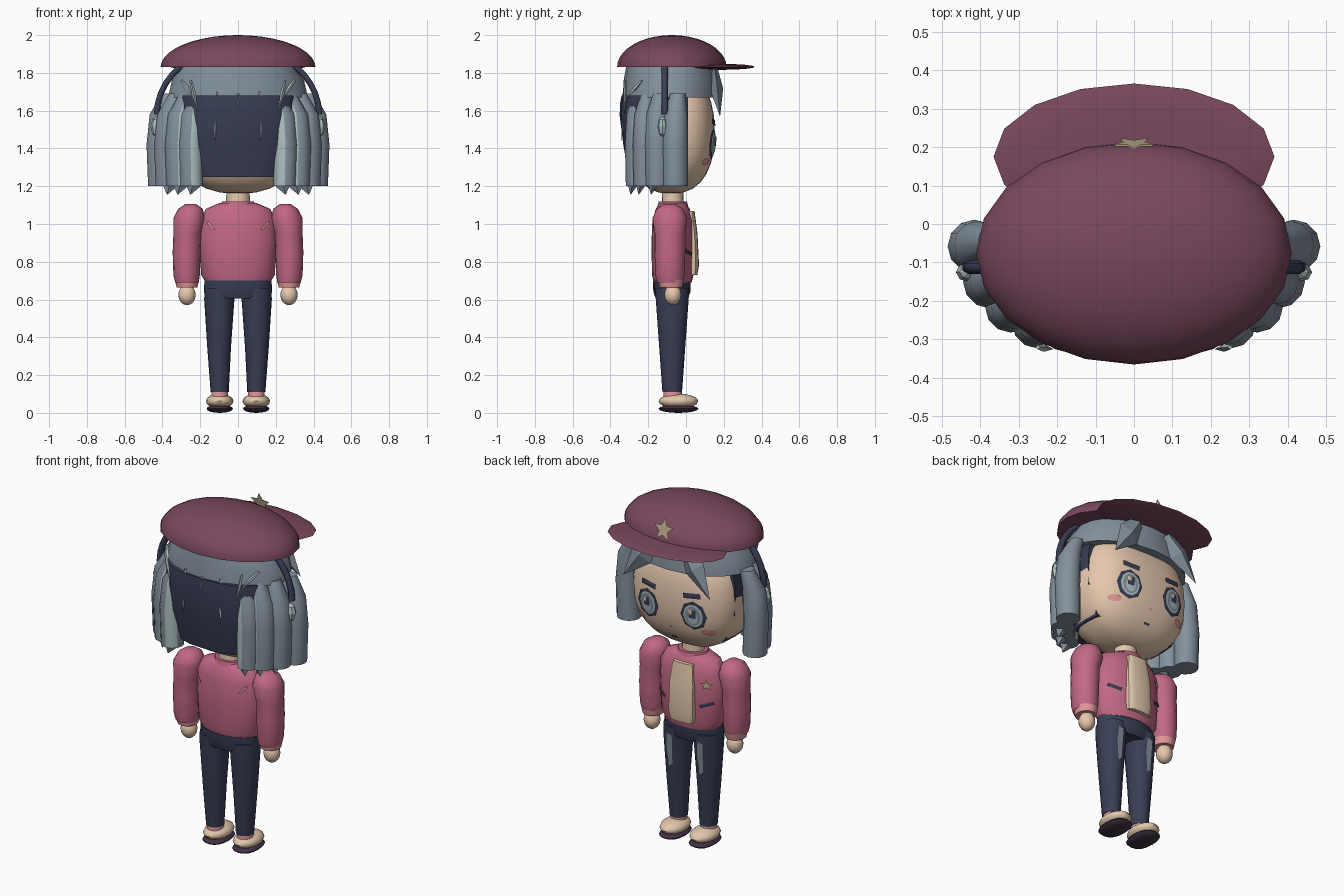
import bpy, bmesh, math
from mathutils import Vector

if "Cube" in bpy.data.objects:
    bpy.data.objects.remove(bpy.data.objects["Cube"])


def material(name, r, g, b):
    m = bpy.data.materials.new(name)
    col = [(c / 255) ** 2.2 for c in (r, g, b)] + [1]
    m.use_nodes = True
    m.diffuse_color = col
    m.node_tree.nodes["Principled BSDF"].inputs["Base Color"].default_value = col
    return m


PLUM = material("plum", 120, 73, 93)
ROSE = material("rose", 192, 104, 131)
SKIN = material("skin", 230, 199, 173)
HAIR = material("hair grey", 130, 143, 154)
LIGHT = material("pale grey", 172, 190, 190)
NAVY = material("navy", 59, 64, 85)
PINK = material("pink", 226, 150, 152)
SOLE = material("dark plum", 66, 52, 70)
GOLD = material("dull gold", 188, 170, 138)
CREAM = material("cream", 224, 198, 169)


def finish(bm, name, mats, smooth=40, rule=None, recalc=True):
    if recalc:
        bmesh.ops.recalc_face_normals(bm, faces=bm.faces)
    bm.normal_update()
    if rule:
        for f in bm.faces:
            f.material_index = rule(f)
    me = bpy.data.meshes.new(name)
    bm.to_mesh(me)
    bm.free()
    for m in mats:
        me.materials.append(m)
    ob = bpy.data.objects.new(name, me)
    bpy.context.collection.objects.link(ob)
    if smooth:
        bpy.ops.object.select_all(action='DESELECT')
        ob.select_set(True)
        bpy.context.view_layer.objects.active = ob
        bpy.ops.object.shade_smooth_by_angle(angle=math.radians(smooth))
    return ob


def spow(v, p):
    return math.copysign(abs(v) ** p, v)


def skin_rings(bm, rings):
    """Join rings of points with quads and cap both ends."""
    loops = [[bm.verts.new(p) for p in r] for r in rings]
    for a, b in zip(loops, loops[1:]):
        for i in range(len(a)):
            j = (i + 1) % len(a)
            bm.faces.new((a[i], a[j], b[j], b[i]))
    bm.faces.new(loops[0])
    bm.faces.new(loops[-1])
    return bm


def loft(name, mat, rings, n=16, power=2, ymax=9, smooth=40, light=None):
    """Stack of ellipses given as (z, cx, cy, rx, ry)."""
    pts = []
    for z, cx, cy, rx, ry in rings:
        ring = []
        for i in range(n):
            a = math.tau * i / n
            x = cx + rx * spow(math.cos(a), 2 / power)
            y = cy + ry * spow(math.sin(a), 2 / power)
            ring.append((x, min(y, ymax), z))
        pts.append(ring)
    mats = [mat, LIGHT] if light else [mat]
    return finish(skin_rings(bmesh.new(), pts), name, mats, smooth, light)


def ellipsoid(name, mat, c, r, n=16, power=2, upright=2, smooth=50, half=False):
    steps = n // 2
    rings = []
    for k in range(steps + 1):
        t = math.pi * (k / steps / 2 if half else k / steps - 0.5)
        t = max(-1.55, min(1.55, t))
        w = math.cos(t) ** (2 / upright)
        rings.append((c[2] + r[2] * spow(math.sin(t), 2 / upright), c[0], c[1], r[0] * w, r[1] * w))
    return loft(name, mat, rings, n, power, smooth=smooth)


def spike(name, mat, base, tip, width, thick, out):
    """Flat four-sided lock that swells, then ends in a point."""
    base, tip = Vector(base), Vector(tip)
    d = tip - base
    s = d.cross(Vector(out)).normalized()
    o = s.cross(d).normalized()
    rings = []
    for t, k in ((0, 0.6), (0.4, 1), (1, 0.02)):
        p = base + d * t
        rings.append([p + s * width * k, p + o * thick * k, p - s * width * k, p - o * thick * k])
    return finish(skin_rings(bmesh.new(), rings), name, [mat], 0)


def plate(name, mat, outline, surface, side=1):
    """Thin painted patch draped over a surface y(x, z)."""
    bm = bmesh.new()
    cx = sum(p[0] for p in outline) / len(outline)
    cz = sum(p[1] for p in outline) / len(outline)
    mid = bm.verts.new((cx, surface(cx, cz), cz))
    vs = [bm.verts.new((x, surface(x, z), z)) for x, z in outline]
    for i, v in enumerate(vs):
        f = bm.faces.new((mid, v, vs[(i + 1) % len(vs)]))
        f.normal_update()
        if f.normal.y * side < 0:
            f.normal_flip()
    return finish(bm, name, [mat], 0, recalc=False)


def oval(cx, cz, rx, rz, n=10):
    return [(cx + rx * math.cos(math.tau * i / n), cz + rz * math.sin(math.tau * i / n)) for i in range(n)]


def bar(cx, cz, w, h, deg=0):
    a = math.radians(deg)
    return [(cx + x * math.cos(a) - z * math.sin(a), cz + x * math.sin(a) + z * math.cos(a))
            for x, z in ((-w, -h), (w, -h), (w, h), (-w, h))]


def star(cx, cz, r):
    return [(cx + r * (1, 0.45)[i % 2] * math.sin(math.pi * i / 5),
             cz + r * (1, 0.45)[i % 2] * math.cos(math.pi * i / 5)) for i in range(10)]


# Head, neck and the surface used for the face details
HC, HR, HP, HQ = (0, -0.08, 1.485), (0.335, 0.232, 0.325), 2.8, 2.4
ellipsoid("head", SKIN, HC, HR, 28, HP, HQ)
loft("neck", SKIN, [(1.06, 0, -0.07, 0.065, 0.06), (1.22, 0, -0.07, 0.06, 0.055)])


def face(off):
    def y(x, z):
        w = (1 - abs((z - HC[2]) / HR[2]) ** HQ) ** (1 / HQ)
        return HC[1] + HR[1] * max(w ** HP - abs(x / HR[0]) ** HP, 0) ** (1 / HP) + off
    return y


for s, tag in ((1, "left"), (-1, "right")):
    ex, ez = s * 0.148, 1.425
    plate(tag + "_eye_rim", NAVY, oval(ex, ez, 0.076, 0.086, 8), face(0.005))
    plate(tag + "_eye_white", LIGHT, oval(ex, ez, 0.057, 0.068), face(0.008))
    plate(tag + "_iris", HAIR, oval(ex, ez, 0.046, 0.058), face(0.010))
    plate(tag + "_iris_centre", LIGHT, oval(ex, ez - 0.012, 0.03, 0.036), face(0.012))
    plate(tag + "_pupil", NAVY, bar(ex, ez + 0.014, 0.02, 0.025), face(0.014))
    plate(tag + "_eye_glint", SKIN, bar(ex + 0.012, ez + 0.026, 0.011, 0.013), face(0.016))
    plate(tag + "_brow", NAVY, bar(s * 0.14, 1.54, 0.05, 0.015, s * 6), face(0.006))
    plate(tag + "_cheek", PINK, oval(s * 0.22, 1.33, 0.036, 0.018), face(0.005))
plate("mouth", NAVY, bar(0, 1.25, 0.018, 0.005), face(0.005))
plate("nose", PINK, bar(0, 1.325, 0.007, 0.006), face(0.005))

# Hair: crown, dark inner layer, side locks, fringe and loose wisps
loft("hair_crown", HAIR, [(1.67, 0, -0.08, 0.37, 0.255), (1.76, 0, -0.08, 0.35, 0.25),
                          (1.845, 0, -0.08, 0.29, 0.235)], 20)
loft("inner_hair", NAVY, [(1.25, 0, -0.08, 0.265, 0.222), (1.42, 0, -0.08, 0.33, 0.252),
                          (1.58, 0, -0.08, 0.335, 0.272), (1.68, 0, -0.08, 0.325, 0.262)], 24, 2.8, ymax=0.01)
for s, tag in ((1, "left"), (-1, "right")):
    locks = ((0.415, -0.058, 0.066), (0.375, -0.15, 0.066), (0.32, -0.215, 0.064), (0.252, -0.258, 0.062))
    for i, (x, y, r) in enumerate(locks):
        rings = [(z, s * (x - dx), y + dx * 0.3, r * k, r * k) for z, dx, k in
                 ((1.2, 0.005, 1), (1.42, 0, 1.05), (1.58, 0.01, 0.95), (1.69, 0.05, 0.6))]
        loft(f"{tag}_lock_{i}", HAIR, rings, 12, smooth=35,
             light=lambda f, s=s, i=i: int(i > 1 and f.normal.y < -0.45 and -0.8 < f.normal.x * s < (i - 2) * 0.2))
        if i:
            spike(f"{tag}_lock_tip_{i}", HAIR, (s * (x - 0.02), y - 0.02, 1.24),
                  (s * x, y - 0.035, 1.155), 0.04, 0.025, (0, -1, 0))
    spike(tag + "_fringe", HAIR, (s * 0.1, 0.15, 1.81), (s * 0.28, 0.18, 1.57), 0.07, 0.035, (0, 1, 0))
    spike(tag + "_wisp_long", LIGHT, (s * 0.115, -0.325, 1.7), (s * 0.122, -0.342, 1.43), 0.011, 0.01, (0, -1, 0))
    spike(tag + "_wisp_slant", LIGHT, (s * 0.25, -0.32, 1.76), (s * 0.21, -0.325, 1.58), 0.011, 0.01, (0, -1, 0))
    spike(tag + "_wisp_outer", LIGHT, (s * 0.3, -0.235, 1.76), (s * 0.23, -0.32, 1.66), 0.012, 0.01, (0, -1, 0))
    ellipsoid(tag + "_earpiece", LIGHT, (s * 0.428, -0.125, 1.515), (0.035, 0.026, 0.055), 8, smooth=0)
spike("middle_wisp", LIGHT, (0, -0.332, 1.69), (0, -0.35, 1.57), 0.012, 0.01, (0, -1, 0))

# Headband running over the crown
curve = bpy.data.curves.new("headband", 'CURVE')
curve.dimensions = '3D'
curve.bevel_depth = 0.018
curve.bevel_resolution = 1
spline = curve.splines.new('POLY')
arc = [math.pi * i / 20 for i in range(21)]
spline.points.add(len(arc) - 1)
for p, a in zip(spline.points, arc):
    p.co = (0.43 * math.cos(a), -0.112, 1.58 + 0.36 * math.sin(a), 1)
curve.materials.append(NAVY)
bpy.context.collection.objects.link(bpy.data.objects.new("headband", curve))

# Beret with brim and star badge
ellipsoid("beret", PLUM, (0, -0.075, 1.83), (0.41, 0.29, 0.17), 20, half=True)
ellipsoid("beret_brim", PLUM, (0, 0.175, 1.832), (0.365, 0.19, 0.016), 16)
for side, tag in ((1, "front"), (-1, "back")):
    plate("beret_star_" + tag, GOLD, star(0, 1.917, 0.063),
          lambda x, z: 0.209 + side * 0.002 - 0.25 * (z - 1.917), side)

# Jacket body, collar and front panel
loft("jacket", ROSE, [(0.69, 0, -0.07, 0.17, 0.1), (0.73, 0, -0.07, 0.195, 0.11), (0.9, 0, -0.07, 0.205, 0.113),
                      (1.02, 0, -0.07, 0.2, 0.108), (1.08, 0, -0.07, 0.17, 0.09), (1.11, 0, -0.07, 0.1, 0.07)], 20)
loft("collar", ROSE, [(1.08, 0, -0.07, 0.1, 0.085), (1.12, 0, -0.07, 0.085, 0.075)])
loft("shirt_panel", CREAM, [(0.73, 0, 0.03, 0.075, 0.03), (0.78, 0, 0.032, 0.082, 0.037),
                            (0.95, 0, 0.028, 0.08, 0.033), (1.07, 0, 0.015, 0.065, 0.03)], 16, 3)


def chest(side):
    return lambda x, z: -0.07 + side * (0.117 * math.sqrt(max(0, 1 - (x / 0.207) ** 2)) + 0.004)


plate("chest_star", GOLD, star(-0.145, 0.965, 0.032), chest(1))

for s, tag in ((1, "left"), (-1, "right")):
    plate(tag + "_pocket", NAVY, bar(s * 0.145, 0.85, 0.035, 0.01, s * 20), chest(1))
    plate(tag + "_back_patch", PINK, [(s * x, z) for x, z in ((0.118, 0.968), (0.13, 0.968), (0.162, 1.0),
                                                              (0.168, 1.02), (0.148, 1.008))], chest(-1), -1)

    # Arm, cuff and hand
    loft(tag + "_sleeve", ROSE, [(z, s * x, -0.085, r, r * 1.1) for z, x, r in
                                 ((0.69, 0.27, 0.062), (0.73, 0.272, 0.07), (0.85, 0.272, 0.074), (0.95, 0.268, 0.074),
                                  (1.03, 0.258, 0.084), (1.08, 0.252, 0.065), (1.105, 0.25, 0.03))], smooth=60)
    loft(tag + "_cuff", PINK, [(0.665, s * 0.27, -0.08, 0.055, 0.06), (0.705, s * 0.27, -0.08, 0.064, 0.068)])
    ellipsoid(tag + "_hand", SKIN, (s * 0.27, -0.07, 0.625), (0.046, 0.045, 0.055))

    # Leg with worn patch, sock and shoe
    loft(tag + "_leg", NAVY, [(0.11, s * 0.097, -0.073, 0.048, 0.052), (0.35, s * 0.1, -0.073, 0.063, 0.069),
                              (0.6, s * 0.099, -0.073, 0.08, 0.087), (0.66, s * 0.097, -0.073, 0.08, 0.09)])
    plate(tag + "_worn_patch", HAIR,
          [(s * 0.1 + x, z) for x, z in ((-0.014, 0.44), (0.01, 0.42), (0.024, 0.53), (0.018, 0.62), (-0.018, 0.61))],
          lambda x, z: -0.073 + 0.05 + (z - 0.11) * 0.07 + 0.004)
    loft(tag + "_sock", PINK, [(0.07, s * 0.097, -0.07, 0.045, 0.05), (0.125, s * 0.097, -0.07, 0.044, 0.048)])
    ellipsoid(tag + "_shoe", CREAM, (s * 0.097, -0.04, 0.062), (0.073, 0.105, 0.04))
    ellipsoid(tag + "_sole", SOLE, (s * 0.097, -0.04, 0.022), (0.07, 0.105, 0.022), power=2.4)

# Trouser waist
loft("trouser_waist", NAVY, [(0.605, 0, -0.075, 0.172, 0.085), (0.64, 0, -0.075, 0.18, 0.098),
                             (0.7, 0, -0.075, 0.178, 0.1)], 20)
